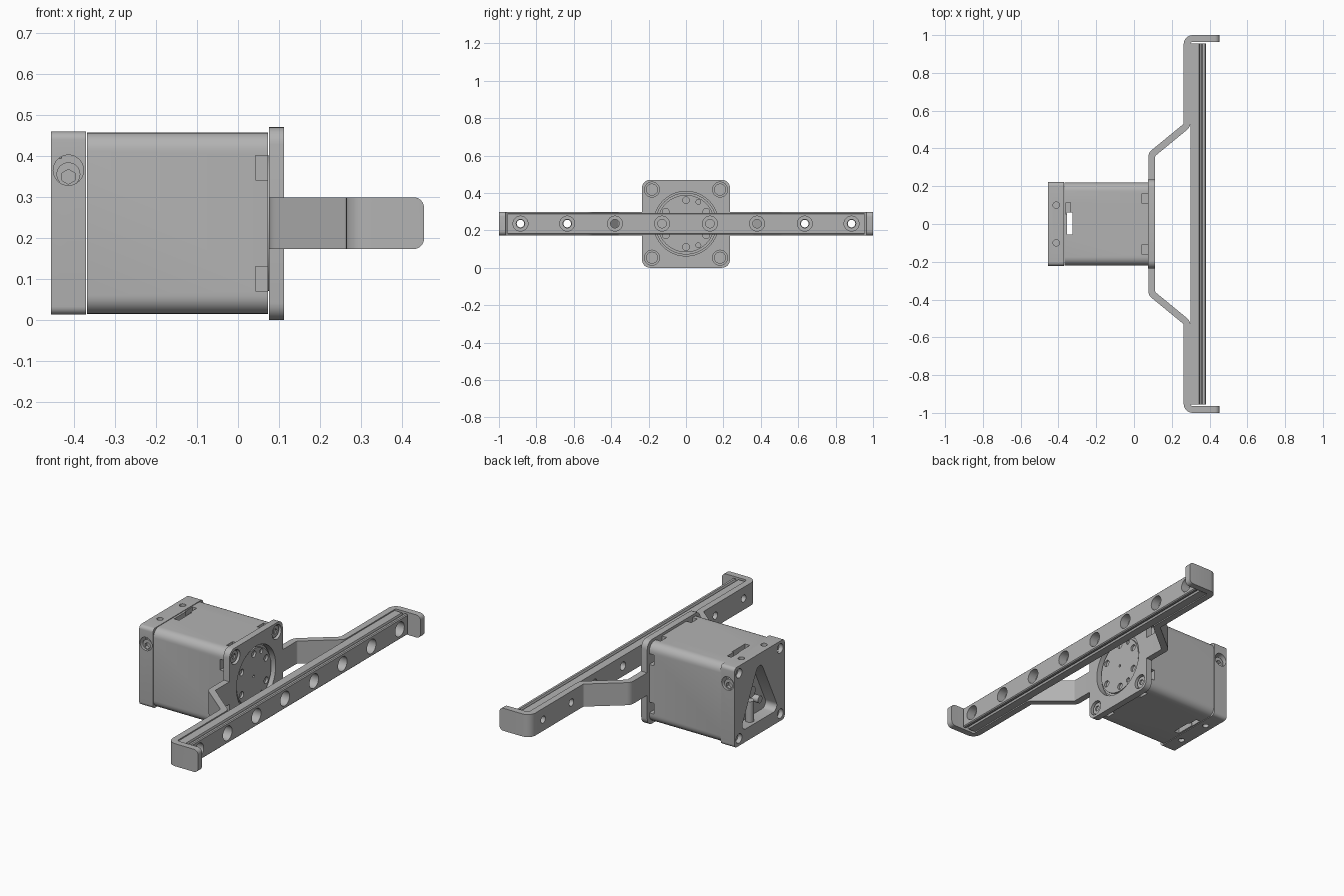
import bpy, bmesh, math
from mathutils import Vector

cube = bpy.data.objects.get("Cube")
if cube:
    bpy.data.objects.remove(cube)

grey = bpy.data.materials.new("plain_grey")
grey.use_nodes = True
grey.diffuse_color = (0.45, 0.45, 0.45, 1)
grey.node_tree.nodes["Principled BSDF"].inputs["Base Color"].default_value = (0.45, 0.45, 0.45, 1)

MID = 0.236          # height of the motor axis
SIGNS = (-1, 1)


def fillet(pts, r, closed=True, steps=6):
    """Round the corners of a 2D polyline."""
    out, n = [], len(pts)
    for i, p in enumerate(pts):
        p = Vector(p)
        if not closed and i in (0, n - 1):
            out.append(p)
            continue
        a = (Vector(pts[i - 1]) - p).normalized()
        b = (Vector(pts[(i + 1) % n]) - p).normalized()
        half = a.angle(b) / 2
        centre = p + (a + b).normalized() * (r / math.sin(half))
        t = r / math.tan(half)
        s, e = p + a * t - centre, p + b * t - centre
        turn = math.pi - 2 * half
        for k in range(steps + 1):
            f = k / steps
            v = (s * math.sin((1 - f) * turn) + e * math.sin(f * turn)) / math.sin(turn)
            out.append(centre + v)
    return out


def rect(u0, u1, v0, v1, r=0):
    pts = [(u0, v0), (u1, v0), (u1, v1), (u0, v1)]
    return fillet(pts, r) if r else pts


def disc(u, v, r, n=32, phase=0.0):
    return [(u + r * math.cos(phase + math.tau * k / n),
             v + r * math.sin(phase + math.tau * k / n)) for k in range(n)]


def prism(name, pts, lo, hi, axis="x"):
    """Extrude a 2D outline along an axis."""
    place = {"x": lambda p, h: (h, p[0], p[1]),
             "y": lambda p, h: (p[0], h, p[1]),
             "z": lambda p, h: (p[0], p[1], h)}[axis]
    bm = bmesh.new()
    low = [bm.verts.new(place(p, lo)) for p in pts]
    high = [bm.verts.new(place(p, hi)) for p in pts]
    bm.faces.new(low)
    bm.faces.new(high)
    for i in range(len(pts)):
        j = (i + 1) % len(pts)
        bm.faces.new((low[i], low[j], high[j], high[i]))
    bmesh.ops.recalc_face_normals(bm, faces=bm.faces)
    mesh = bpy.data.meshes.new(name)
    bm.to_mesh(mesh)
    bm.free()
    obj = bpy.data.objects.new(name, mesh)
    mesh.materials.append(grey)
    bpy.context.collection.objects.link(obj)
    return obj


def cut(obj, outline, lo, hi, axis="x", operation="DIFFERENCE"):
    """Apply a boolean with a temporary prism."""
    cutter = prism("cutter", outline, lo, hi, axis)
    cutter.hide_render = True
    mod = obj.modifiers.new("cut", "BOOLEAN")
    mod.operation, mod.solver, mod.object = operation, "EXACT", cutter
    bpy.context.view_layer.objects.active = obj
    bpy.ops.object.modifier_apply(modifier=mod.name)
    bpy.data.objects.remove(cutter)


def strip(path, t):
    """Outline of a bent sheet around a centre line."""
    left, right = [], []
    for i, p in enumerate(path):
        d = Vector((0, 0))
        if i:
            d += (p - path[i - 1]).normalized()
        if i < len(path) - 1:
            d += (path[i + 1] - p).normalized()
        d.normalize()
        n = Vector((-d.y, d.x)) * t / 2
        left.append(p + n)
        right.append(p - n)
    return left + right[::-1]


# Motor body with rounded long edges
body = prism("motor_body", rect(-.22, .22, .015, .457, .045), -.368, .073)
for s in SIGNS:
    c = s * .135
    for t in SIGNS:
        # Nut pockets beside the mounting face
        wall = sorted((t * .18, t * .3))
        cut(body, rect(.043, .1, MID + c - .03, MID + c + .03), *wall, "y")
        cut(body, rect(.043, .1, c - .027, c + .027), MID + wall[0], MID + wall[1], "z")
cut(body, rect(-.356, -.326, -.055, .06), -.1, .6, "z")
for lo, hi in ((.43, .6), (-.1, .04)):
    cut(body, rect(-.361, -.335, .05, .115), lo, hi, "z")

# Rear cap with open window, corner bolts and angled access ports
cap = prism("rear_cap", rect(-.222, .222, .013, .459, .02), -.455, -.37)
window = fillet([(-.17, .085), (.17, .085), (0, .43)], .03)
cut(cap, window, -.5, -.385)
for s in SIGNS:
    for t in SIGNS:
        cut(cap, disc(s * .182, MID + t * .182, .026), -.5, -.43)
        cut(cap, disc(-.412, s * .1, .017, 20), *((.44, .6) if t > 0 else (-.1, .03)), "z")
    side = sorted((s * .175, s * .3))
    cut(cap, disc(-.413, .365, .037), *side, "y")
    inner, outer = s * .174, s * .208
    screw = prism("access_screw", disc(-.413, .355, .029), *sorted((inner, outer)), "y")
    cut(screw, disc(-.413, .349, .018, 6, math.pi / 6), *sorted((s * .19, s * .3)), "y")

# Details inside the rear window
prism("window_post", disc(-.415, .03, .022), .07, .2, "z")
prism("window_boss", disc(.03, .25, .03), -.43, -.38)
prism("window_stud", disc(-.04, .18, .02), -.43, -.38)

# Motor pilot ring and rotating hub with bolt circle
prism("pilot_ring", disc(0, MID, .165, 64), .07, .086)
hub = prism("output_hub", disc(0, MID, .153, 64), .08, .098)
for k in range(6):
    a = math.pi / 2 + k * math.tau / 6
    cut(hub, disc(.125 * math.cos(a), MID + .125 * math.sin(a), .018, 20), .086, .2)
for t in SIGNS:
    cut(hub, disc(.066, MID + t * .116, .013, 16), .088, .2)
cut(hub, disc(0, MID, .007, 12), .088, .2)

# Square mounting plate
plate = prism("mounting_plate", rect(-.235, .235, 0, .47, .042), .075, .112)
cut(plate, disc(0, MID, .173, 64), 0, .2)
for s in SIGNS:
    for t in SIGNS:
        y, z = s * .182, MID + t * .182
        cut(plate, disc(y, z, .04), .092, .2)
        cut(plate, disc(y, z, .017, 20), .08, .2)
        bolt = prism("plate_bolt", disc(y, z, .032), .09, .102)
        cut(bolt, disc(y, z, .016, 6), .094, .2)

# Bent arms ending in hooks, one per side
HOLES = (.128, .38, .635, .885)
for s, side in ((1, "back"), (-1, "front")):
    line = [(.0935, .234), (.0935, .368), (.281, .522), (.281, .982), (.453, .982)]
    path = fillet([(x, s * y) for x, y in line], .03, closed=False)
    arm = prism(side + "_arm", strip(path, .036), 0, .5, "z")
    cut(arm, rect(-.1, .453, .173, .299, .025), -1.2, 1.2, "y", "INTERSECT")
    for y in HOLES[2:]:
        cut(arm, disc(s * y, MID, .02, 24), .2, .36)

# Guide rail with side grooves and counterbored holes
half = [(.2995, .057), (.345, .057), (.349, .047), (.358, .047), (.363, .057), (.375, .057), (.38, .052)]
profile = [(x, MID + h) for x, h in half] + [(x, MID - h) for x, h in reversed(half)]
rail = prism("guide_rail", profile, -.955, .955, "y")
for s in SIGNS:
    for y in HOLES:
        cut(rail, disc(s * y, MID, .04), .33, .5)
        cut(rail, disc(s * y, MID, .023, 24), .2, .5)

# Smooth round surfaces, keep crisp edges
bpy.ops.object.select_all(action="DESELECT")
for obj in bpy.context.collection.objects:
    if obj.type == "MESH":
        obj.select_set(True)
        bpy.context.view_layer.objects.active = obj
bpy.ops.object.shade_smooth_by_angle(angle=math.radians(32))
